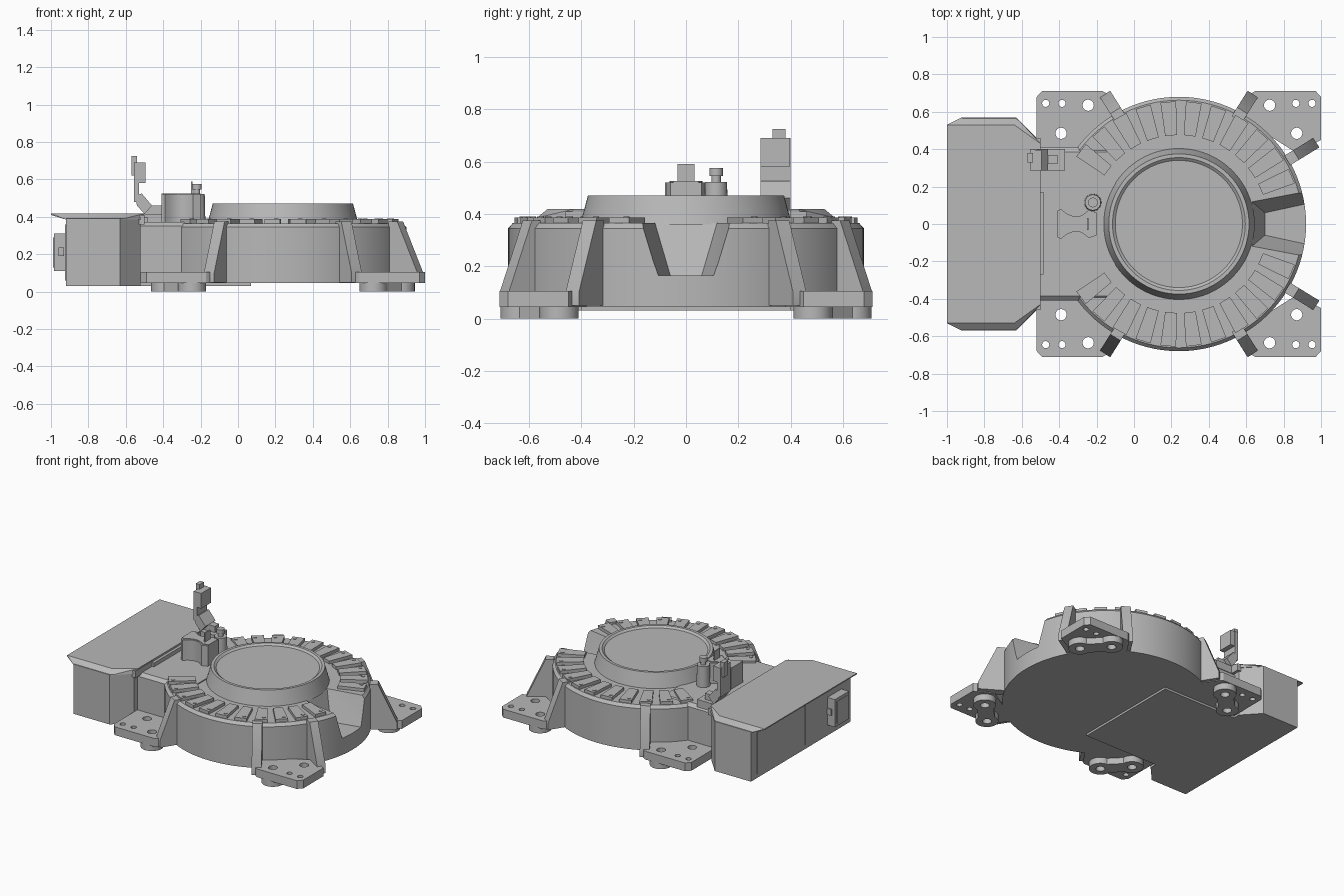
import bpy, bmesh, math
from mathutils import Vector, Matrix

if "Cube" in bpy.data.objects:
    bpy.data.objects.remove(bpy.data.objects["Cube"], do_unlink=True)

CX = 0.24       # turntable centre
GREY = (0.48, 0.48, 0.48, 1)
mat = bpy.data.materials.new("plain grey")
mat.use_nodes = True
mat.diffuse_color = GREY
mat.node_tree.nodes["Principled BSDF"].inputs["Base Color"].default_value = GREY
parts = []


def finish(name, bm):
    bmesh.ops.recalc_face_normals(bm, faces=bm.faces[:])
    me = bpy.data.meshes.new(name)
    bm.to_mesh(me)
    bm.free()
    me.materials.append(mat)
    ob = bpy.data.objects.new(name, me)
    bpy.context.collection.objects.link(ob)
    parts.append(ob)
    return ob


def hull(name, pts):
    """Convex solid around a few points."""
    bm = bmesh.new()
    for p in pts:
        bm.verts.new(p)
    res = bmesh.ops.convex_hull(bm, input=bm.verts[:])
    junk = [g for g in res["geom_interior"] if isinstance(g, bmesh.types.BMVert)]
    bmesh.ops.delete(bm, geom=junk, context="VERTS")
    bmesh.ops.dissolve_limit(bm, angle_limit=0.01, verts=bm.verts[:], edges=bm.edges[:])
    return finish(name, bm)


def box(name, x0, x1, y0, y1, z0, z1):
    return hull(name, [(x, y, z) for x in (x0, x1) for y in (y0, y1) for z in (z0, z1)])


def prism(name, outline, z0, z1):
    """Vertical extrusion of any outline."""
    bm = bmesh.new()
    face = bm.faces.new([bm.verts.new((x, y, z0)) for x, y in outline])
    ext = bmesh.ops.extrude_face_region(bm, geom=[face], use_keep_orig=True)
    verts = [g for g in ext["geom"] if isinstance(g, bmesh.types.BMVert)]
    bmesh.ops.translate(bm, vec=(0, 0, z1 - z0), verts=verts)
    return finish(name, bm)


def lathe(name, profile, x, y, steps=32, closed=False):
    """Spin a radius and height profile about a vertical axis."""
    bm = bmesh.new()
    vs = [bm.verts.new((r, 0, z)) for r, z in profile]
    pairs = list(zip(vs, vs[1:])) + ([(vs[-1], vs[0])] if closed else [])
    edges = [bm.edges.new(p) for p in pairs]
    bmesh.ops.spin(bm, geom=vs + edges, axis=(0, 0, 1), cent=(0, 0, 0),
                   angle=2 * math.pi, steps=steps)
    bmesh.ops.remove_doubles(bm, verts=bm.verts[:], dist=1e-5)
    bmesh.ops.translate(bm, vec=(x, y, 0), verts=bm.verts[:])
    return finish(name, bm)


def cylinder(name, x, y, r, z0, z1, steps=24):
    return lathe(name, [(0, z0), (r, z0), (r, z1), (0, z1)], x, y, steps)


def cut(target, cutters):
    """Subtract the cutters for good and drop them."""
    for c in cutters:
        m = target.modifiers.new("cut", "BOOLEAN")
        m.operation, m.solver, m.object = "DIFFERENCE", "EXACT", c
    bpy.context.view_layer.update()
    dg = bpy.context.evaluated_depsgraph_get()
    me = bpy.data.meshes.new_from_object(target.evaluated_get(dg))
    target.modifiers.clear()
    target.data = me
    for c in cutters:
        parts.remove(c)
        bpy.data.objects.remove(c, do_unlink=True)


# Round body with a tapered slot on the outer side
body = lathe("round_body", [(0, .045), (.68, .045), (.68, .345), (.662, .365), (0, .365)],
             CX, 0, 96)
slot = [(x, s * w, z) for s in (-1, 1) for x, w, z in
        ((.70, .06, .165), (.63, .12, .37), (.62, .14, .45),
         (1, .125, .165), (1, .19, .37), (1, .21, .45))]
cut(body, [hull("slot_cutter", slot)])

# Raised centre with a shallow recess
lathe("centre_hub", [(0, .36), (.405, .36), (.398, .385), (.375, .47), (.355, .47),
                     (.34, .458), (0, .458)], CX, 0, 96)

# Radial pads with screws on the rim
for side in (-1, 1):
    for i in range(11):
        a = side * math.radians(23 + 12 * i)
        turn = Matrix.Translation((CX, 0, 0)) @ Matrix.Rotation(a, 4, "Z")
        pts = [turn @ Vector((r, s * w, z)) for r, w in ((.475, .032), (.655, .042))
               for s in (-1, 1) for z in (.355, .387)]
        hull("rim_pad", pts)
        p = turn @ Vector((.625, .018, 0))
        cylinder("pad_screw", p.x, p.y, .012, .38, .391, 12)


def fin(name, start, end, width):
    """Sloped rib from the body wall down to a foot."""
    a, b = Vector(start), Vector(end)
    d = (b - a).normalized()
    n = Vector((-d.y, d.x)) * width / 2
    pts = []
    for q, z in ((a, .05), (a, .375), (a + d * .055, .375), (b, .10), (b, .05)):
        pts += [(*(q + n), z), (*(q - n), z)]
    hull(name, pts)


# Four feet: plate, two drilled round pads, ribs
for sx in (1, -1):
    for sy in (1, -1):
        def at(u, v):
            return (CX + sx * u, sy * v)
        inner = [(.63, .38)] if sx > 0 else [(.76, .38), (.5, .38)]
        outline = [(.31, .58), (.39, .70), (.41, .712), (.73, .712), (.76, .68)]
        outline += [(.76, .45)] * (sx > 0) + inner
        plate = prism("foot_plate", [at(*p) for p in outline], .045, .105)
        big = [(.485, .635), (.63, .485)]
        small = [(.625, .645), (.712, .645)]
        cut(plate, [cylinder("hole_cutter", *at(*p), r, 0, .2)
                    for group, r in ((big, .03), (small, .019)) for p in group])
        for p in big:
            lathe("foot_pad", [(.03, 0), (.075, 0), (.075, .05), (.03, .05)],
                  *at(*p), 32, True)
        p, q = Vector(at(*big[0])), Vector(at(*big[1]))
        d = (q - p).normalized()
        n = Vector((-d.y, d.x)) * .055
        prism("foot_pad_bridge", [p + d * .04 + n, q - d * .04 + n,
                                  q - d * .04 - n, p + d * .04 - n], 0, .05)
        fin("foot_rib", at(.31, .56), at(.395, .695), .065)
        if sx > 0:
            fin("foot_rib", at(.58, .34), at(.735, .435), .06)

# Deck joining the body to the side cabinet
hull("deck", [(x, s * w, z) for x in (-.53, -.1) for s in (-1, 1)
              for w, z in ((.41, .045), (.41, .35), (.385, .372))])
box("bottom_plate", -.6, .07, -.4, .4, .03, .05)
box("deck_strip", -.54, -.485, -.27, .17, .36, .40)
for s in (-1, 1):
    box("deck_hinge", -.54, -.50, s * .36 - .1, s * .36 + .1, .36, .41)

# Cabinet with chamfered corners and an overhanging lid
outline = [(-.92, -.57), (-.63, -.57), (-.52, -.45), (-.52, .45), (-.63, .57), (-.92, .57)]
prism("cabinet", outline, .03, .39)
hull("cabinet_lid", [(x, s * y, z) for s in (-1, 1) for x, y, z in
                     ((-.92, .57, .385), (-.63, .57, .385), (-.51, .45, .385), (-1, .53, .41),
                      (-1, .53, .418), (-.64, .53, .418), (-.50, .43, .418))])
for y in (-.35, .2):
    box("cabinet_panel", -.925, -.91, y - .16, y + .3, .06, .36)
box("connector", -.985, -.91, -.46, -.30, .11, .31)
box("connector_face", -.99, -.98, -.44, -.32, .13, .29)
box("connector_latch", -.96, -.93, -.47, -.29, .19, .235)

# Upright arm on its bracket
box("arm_base", -.565, -.37, .285, .40, .36, .415)
box("arm_foot", -.50, -.41, .32, .37, .41, .46)
hull("arm_elbow", [(x, y, z) for y in (.285, .40) for x, z in
                   ((-.50, .415), (-.46, .46), (-.55, .51), (-.515, .525), (-.54, .46))])
box("arm_post", -.555, -.53, .285, .40, .48, .69)
box("arm_head", -.555, -.495, .285, .395, .58, .69)
box("arm_knob", -.57, -.54, .33, .38, .62, .725)

# Hourglass block with a thin tab, and a small post beside it
half = [(-.41, .07), (-.39, .08), (-.36, .055), (-.32, .04), (-.28, .045), (-.24, .075),
        (-.20, .06)]
prism("waisted_block", half + [(x, -y) for x, y in reversed(half)], .36, .52)
prism("waisted_block_cap", [(x, y * .8) for x, y in half] +
      [(x, -y * .8) for x, y in reversed(half)], .51, .525)
box("block_tab", -.252, -.244, -.032, .032, .51, .59)
lathe("post", [(0, .36), (.046, .36), (.042, .522), (.018, .522), (.018, .545),
               (.026, .545), (.026, .575), (0, .575)], -.22, .115, 24)

# Smooth the round walls, keep corners crisp
for ob in bpy.context.view_layer.objects:
    ob.select_set(ob in parts)
bpy.context.view_layer.objects.active = body
bpy.ops.object.shade_smooth_by_angle(angle=math.radians(30))
